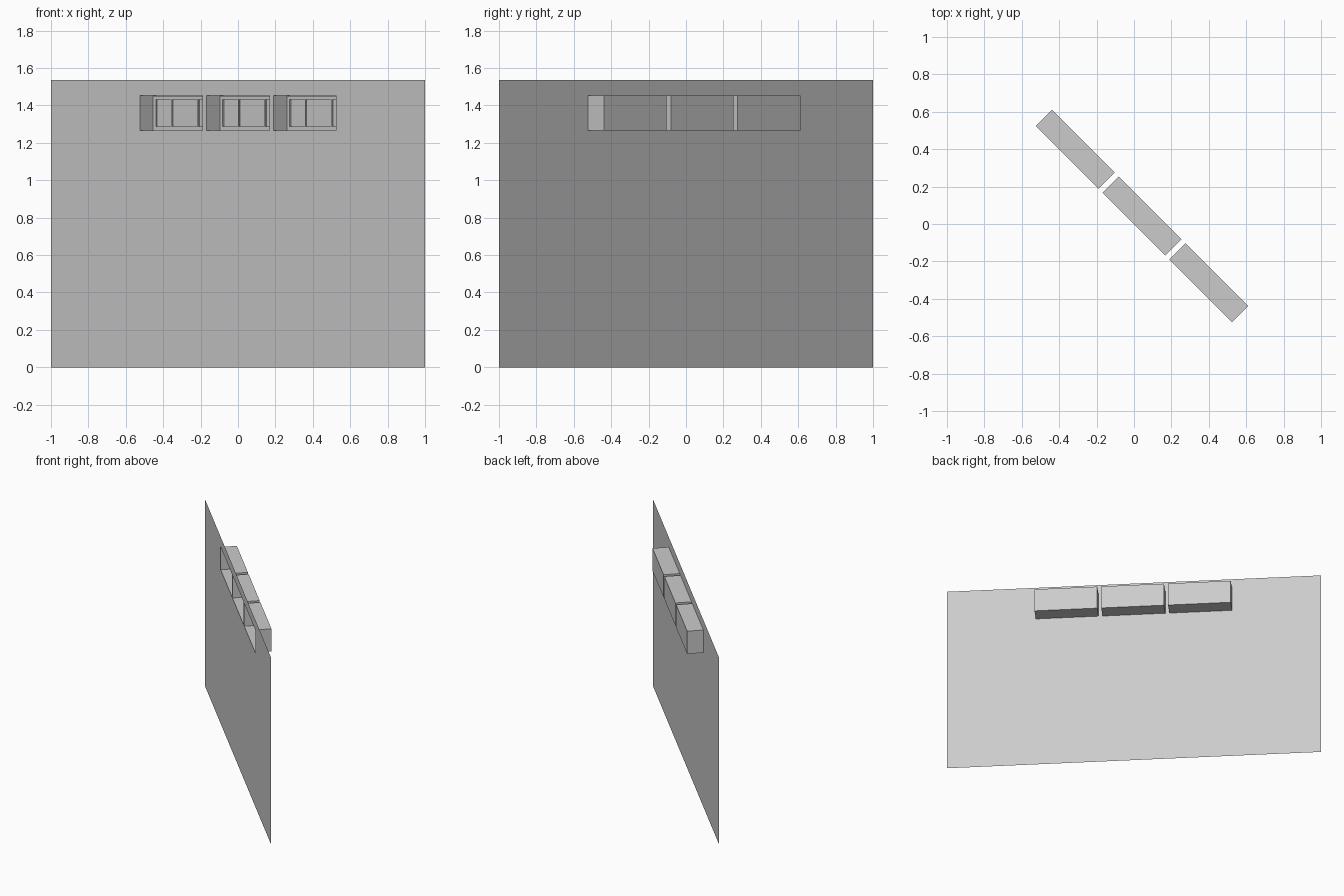
import bpy
import bmesh
import math
from mathutils import Matrix

default = bpy.data.objects.get("Cube")
if default:
    bpy.data.objects.remove(default, do_unlink=True)

# One plain grey for everything
grey = bpy.data.materials.new("plain_grey")
grey.use_nodes = True
colour = (0.6, 0.6, 0.6, 1)
grey.diffuse_color = colour
grey.node_tree.nodes["Principled BSDF"].inputs["Base Color"].default_value = colour

# Local frame: x along the wall, y into the bays, turned 45 degrees
TURN = Matrix.Rotation(math.radians(-45), 4, "Z")
HALF_WALL = math.sqrt(2)
WALL_TOP = 1.535
CENTRES = (-0.505, 0, 0.505)
HALF_BAY = 0.237
LOW, HIGH = 1.265, 1.452
DEPTH = 0.122
FRAME_FRONT = 0.1
BAR = 0.02


def add_object(name, bm):
    mesh = bpy.data.meshes.new(name)
    bm.to_mesh(mesh)
    bm.free()
    mesh.materials.append(grey)
    obj = bpy.data.objects.new(name, mesh)
    obj.matrix_world = TURN
    bpy.context.collection.objects.link(obj)


def add_box(bm, x0, x1, y0, y1, z0, z1):
    size = Matrix.Diagonal((x1 - x0, y1 - y0, z1 - z0, 1))
    place = Matrix.Translation(((x0 + x1) / 2, (y0 + y1) / 2, (z0 + z1) / 2))
    return bmesh.ops.create_cube(bm, size=1, matrix=place @ size)["verts"]


def add_panel(bm, x0, x1, y, z0, z1):
    corners = ((x0, z0), (x1, z0), (x1, z1), (x0, z1))
    bm.faces.new([bm.verts.new((x, y, z)) for x, z in corners])


# Thin wall with three openings
bm = bmesh.new()
columns = [-HALF_WALL]
for c in CENTRES:
    columns += [c - HALF_BAY, c + HALF_BAY]
columns.append(HALF_WALL)
rows = (0, LOW, HIGH, WALL_TOP)
for i in range(len(columns) - 1):
    for j in range(len(rows) - 1):
        if not (i % 2 == 1 and j == 1):
            add_panel(bm, columns[i], columns[i + 1], 0, rows[j], rows[j + 1])
bmesh.ops.remove_doubles(bm, verts=bm.verts, dist=0.0001)
add_object("wall", bm)

for number, c in enumerate(CENTRES, 1):
    left, right = c - HALF_BAY, c + HALF_BAY

    # Box-shaped bay, open towards the wall
    bm = bmesh.new()
    add_box(bm, left, right, 0, DEPTH, LOW, HIGH)
    bm.normal_update()
    opening = [f for f in bm.faces if f.normal.y < -0.9]
    bmesh.ops.delete(bm, geom=opening, context="FACES_ONLY")
    add_object(f"bay_shell_{number}", bm)

    # Frame with rails, stiles and two thin mullions
    gap = 0.001
    back = DEPTH - gap
    bm = bmesh.new()
    for z in (LOW + gap, HIGH - BAR - gap):
        add_box(bm, left + gap, right - gap, FRAME_FRONT, back, z, z + BAR)
    for x in (left + gap, right - BAR - gap):
        add_box(bm, x, x + BAR, FRAME_FRONT, back, LOW + BAR, HIGH - BAR)
    for x in (c - 0.1, c + 0.1):
        add_box(bm, x - 0.004, x + 0.004, FRAME_FRONT + 0.004, back,
                LOW + BAR, HIGH - BAR)
    add_object(f"window_frame_{number}", bm)

    # Pane set into the frame
    bm = bmesh.new()
    add_panel(bm, left + BAR, right - BAR, FRAME_FRONT + 0.01,
              LOW + BAR, HIGH - BAR)
    add_object(f"window_pane_{number}", bm)
